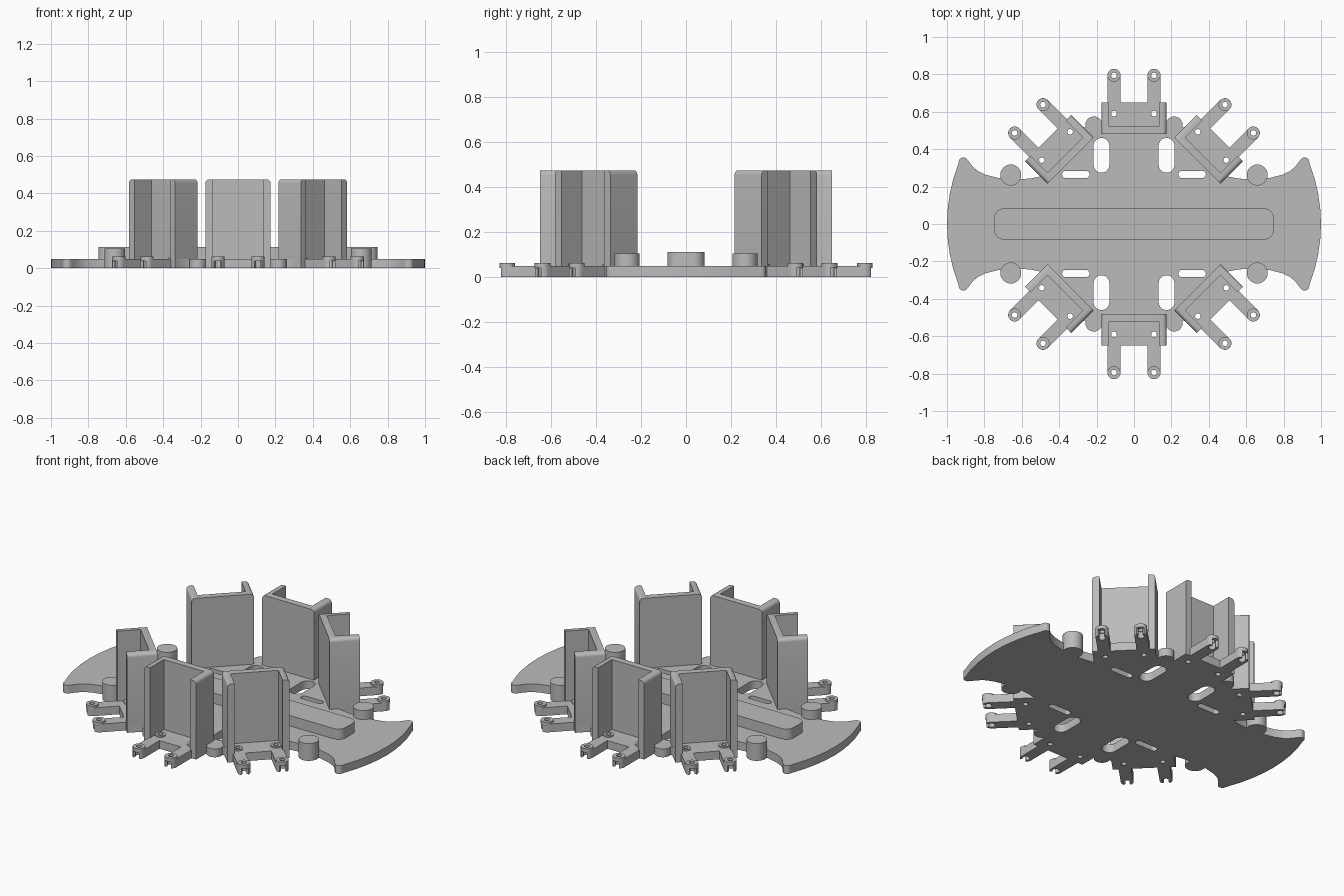
import bpy, bmesh
from math import sin, cos, pi, radians
from mathutils import Matrix

cube = bpy.data.objects.get("Cube")
if cube:
    bpy.data.objects.remove(cube)

grey = bpy.data.materials.new("matte grey")
grey.use_nodes = True
grey.diffuse_color = (0.5, 0.5, 0.5, 1)
grey.node_tree.nodes["Principled BSDF"].inputs["Base Color"].default_value = (0.5, 0.5, 0.5, 1)

T = 0.05                        # plate thickness
HALF, BACK, FRONT = 0.174, 0.48, 0.65   # bracket footprint
ARM, ARM_W, END = 0.107, 0.035, 0.795   # arm centre, half width, tip hole
ANGLES = [radians(a) for a in (0, 45, -45, 180, 135, -135)]


def arc(cx, cy, r, a0=0, a1=360, n=24):
    count = n if a1 - a0 == 360 else n + 1
    return [(cx + r * cos(radians(a0 + (a1 - a0) * i / n)),
             cy + r * sin(radians(a0 + (a1 - a0) * i / n))) for i in range(count)]


def rounded(cx, cy, hx, hy, r):
    """Rectangle with rounded corners."""
    pts = []
    for sx, sy, a in ((1, 1, 0), (-1, 1, 90), (-1, -1, 180), (1, -1, 270)):
        pts += arc(cx + sx * (hx - r), cy + sy * (hy - r), r, a, a + 90, 8)
    return pts


def turn(p, a):
    return (p[0] * cos(a) - p[1] * sin(a), p[0] * sin(a) + p[1] * cos(a))


def finish(ob):
    ob.data.materials.clear()
    ob.data.materials.append(grey)
    bpy.ops.object.select_all(action='DESELECT')
    ob.select_set(True)
    bpy.context.view_layer.objects.active = ob
    bpy.ops.object.shade_smooth_by_angle(angle=radians(30))
    return ob


def slab(name, loops, z0, z1):
    """Extrude an outline, with later loops as holes."""
    cu = bpy.data.curves.new(name, 'CURVE')
    cu.dimensions, cu.fill_mode, cu.extrude = '2D', 'BOTH', (z1 - z0) / 2
    for pts in loops:
        sp = cu.splines.new('POLY')
        sp.points.add(len(pts) - 1)
        for p, q in zip(sp.points, pts):
            p.co = (q[0], q[1], 0, 1)
        sp.use_cyclic_u = True
    ob = bpy.data.objects.new(name, cu)
    bpy.context.collection.objects.link(ob)
    bpy.ops.object.select_all(action='DESELECT')
    ob.select_set(True)
    bpy.context.view_layer.objects.active = ob
    bpy.ops.object.convert(target='MESH')
    ob = bpy.context.view_layer.objects.active
    bm = bmesh.new()
    bm.from_mesh(ob.data)
    bmesh.ops.transform(bm, matrix=Matrix.Translation((0, 0, (z0 + z1) / 2)), verts=bm.verts)
    bmesh.ops.remove_doubles(bm, verts=bm.verts, dist=1e-5)
    bmesh.ops.recalc_face_normals(bm, faces=bm.faces)
    bm.to_mesh(ob.data)
    bm.free()
    ob.name = name
    return finish(ob)


def around(ob):
    """Repeat a part at every bracket position."""
    for i, a in enumerate(ANGLES):
        o = ob if i == 0 else ob.copy()
        if i:
            bpy.context.collection.objects.link(o)
        o.rotation_euler.z = a


# Base plate outline: one quarter, then mirrored
half_pad = [(HALF, 0.56), (HALF, FRONT), (ARM + ARM_W, FRONT), (ARM + ARM_W, END)]
half_pad += [(ARM + x, y) for x, y in arc(0, END, 0.02, 0, -180, 10)]
half_pad += [(ARM - ARM_W, END), (ARM - ARM_W, FRONT)]
full_pad = half_pad + [(-x, y) for x, y in reversed(half_pad)]

quarter = [(1, 0), (0.996, 0.08), (0.985, 0.16), (0.967, 0.24), (0.938, 0.325)]
quarter += arc(0.912, 0.33, 0.026, 20, 150, 6)
quarter += [(0.865, 0.31), (0.835, 0.283), (0.79, 0.262), (0.72, 0.245),
            (0.62, 0.238), (0.55, 0.244), (0.5, 0.254)]
quarter += [turn(p, -pi / 4) for p in full_pad]
quarter += arc(0.215, 0.53, 0.045, -20, 160, 10)
quarter += half_pad
upper = quarter + [(-x, y) for x, y in reversed(quarter)]
outline = upper + [(x, -y) for x, y in reversed(upper[1:-1])]

# Slots and screw holes through the plate
holes = []
for sx in (1, -1):
    for sy in (1, -1):
        holes.append(rounded(sx * 0.174, sy * 0.367, 0.042, 0.093, 0.0415))
        holes.append(rounded(sx * 0.311, sy * 0.265, 0.073, 0.019, 0.0185))
    for a in ANGLES:
        holes.append([turn(p, a) for p in arc(sx * ARM, 0.59, 0.015, n=16)])
slab("base_plate", [outline] + holes, 0, T)

# Raised centre bar and four pegs
slab("centre_bar", [rounded(0, 0, 0.747, 0.083, 0.05)], T, 0.113)
for sx in (1, -1):
    for sy in (1, -1):
        slab("peg", [arc(sx * 0.659, sy * 0.262, 0.056, n=32)], 0, 0.105)

# Arm tips: notched collar below, cap with a hole above; collars on inner holes
for s in (1, -1):
    x = s * ARM
    collar = arc(x, END, ARM_W, 125, 415, 24) + arc(x, END, 0.02, 415, 125, 24)
    around(slab("arm_tip_collar", [collar], 0, 0.04))
    around(slab("arm_tip_cap", [arc(x, END, ARM_W), arc(x, END, 0.015, n=16)], 0.04, 0.062))
    around(slab("screw_collar", [arc(x, 0.59, 0.029), arc(x, 0.59, 0.015, n=16)], T, 0.058))

# Upright U-shaped bracket with rounded outer top edges
WALL, TOP = 0.04, 0.475
inner = HALF - WALL
u_shape = [(-HALF, BACK), (HALF, BACK), (HALF, FRONT), (inner, FRONT),
           (inner, BACK + WALL), (-inner, BACK + WALL), (-inner, FRONT), (-HALF, FRONT)]
bm = bmesh.new()
face = bm.faces.new([bm.verts.new((x, y, T)) for x, y in u_shape])
ext = bmesh.ops.extrude_face_region(bm, geom=[face], use_keep_orig=True)
bmesh.ops.translate(bm, vec=(0, 0, TOP - T),
                    verts=[g for g in ext["geom"] if isinstance(g, bmesh.types.BMVert)])
bmesh.ops.recalc_face_normals(bm, faces=bm.faces)
edges = [e for e in bm.edges
         if all(abs(abs(v.co.x) - HALF) < 1e-4 and v.co.z > TOP - 1e-4 for v in e.verts)
         and abs(e.verts[0].co.x - e.verts[1].co.x) < 1e-4]
bmesh.ops.bevel(bm, geom=edges, offset=0.02, segments=4, profile=0.5, affect='EDGES')
me = bpy.data.meshes.new("bracket")
bm.to_mesh(me)
bm.free()
bracket = bpy.data.objects.new("bracket", me)
bpy.context.collection.objects.link(bracket)
around(finish(bracket))
